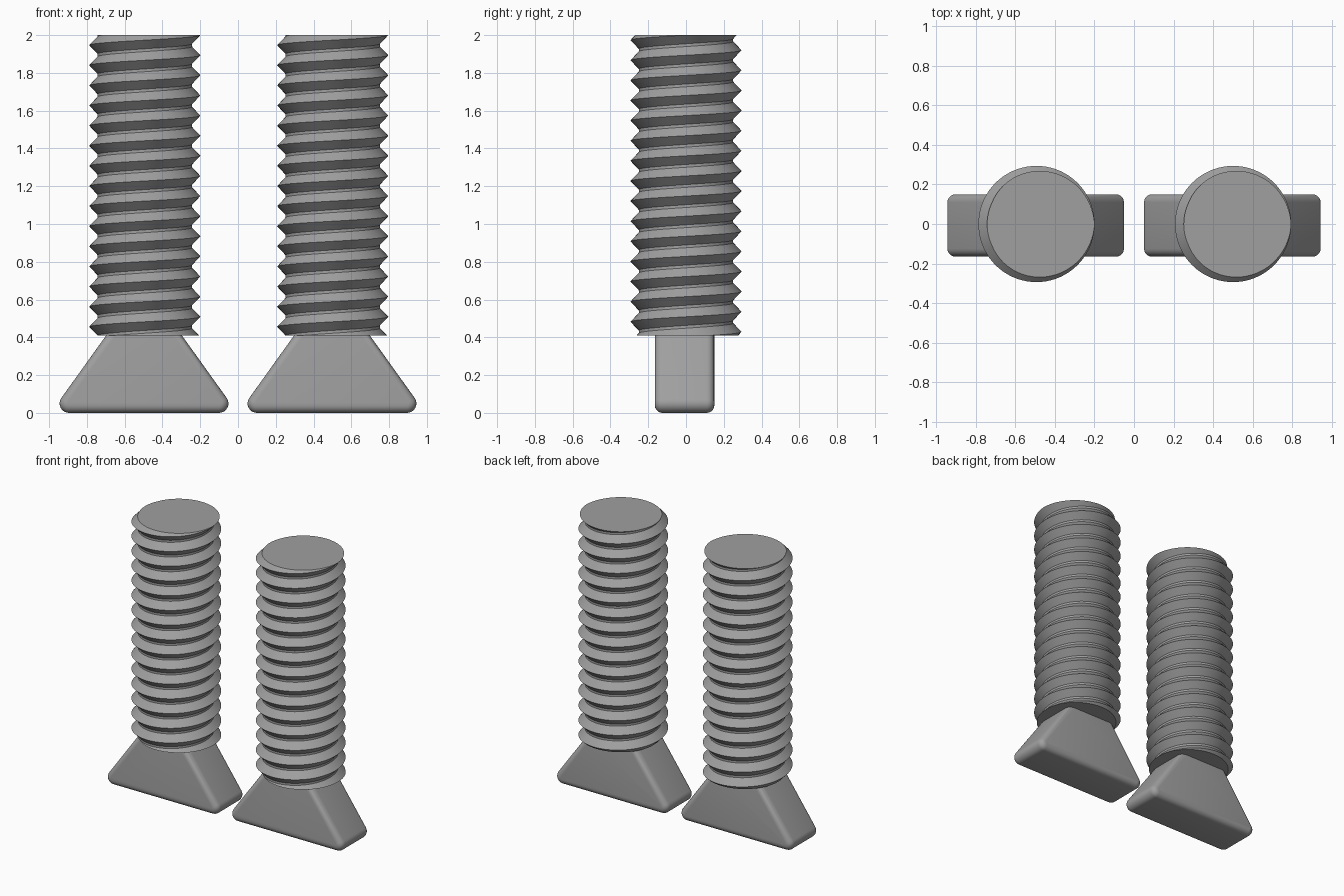
import bpy, bmesh, math
from mathutils import Vector

cube = bpy.data.objects.get("Cube")
if cube:
    bpy.data.objects.remove(cube, do_unlink=True)

# Single plain metal colour
metal = bpy.data.materials.new("grey_metal")
metal.use_nodes = True
colour = (0.35, 0.35, 0.35, 1)
metal.diffuse_color = colour
metal.node_tree.nodes["Principled BSDF"].inputs["Base Color"].default_value = colour

PITCH, CREST, ROOT = 0.1065, 0.294, 0.25
Z_LOW, Z_TOP = 0.41, 2.0
SIDES = 72


def finish(bm, name, location):
    bmesh.ops.recalc_face_normals(bm, faces=bm.faces)
    mesh = bpy.data.meshes.new(name)
    bm.to_mesh(mesh)
    bm.free()
    mesh.materials.append(metal)
    obj = bpy.data.objects.new(name, mesh)
    obj.location = location
    bpy.context.collection.objects.link(obj)
    bpy.ops.object.select_all(action='DESELECT')
    obj.select_set(True)
    bpy.context.view_layer.objects.active = obj
    bpy.ops.object.shade_smooth_by_angle(angle=math.radians(30))
    return obj


def threaded_rod(name, location):
    """Right-handed V thread, wound past both ends and then trimmed flat."""
    bm = bmesh.new()
    # (radius, height within one pitch): crest, then a narrow flat root
    profile = [(CREST, 0), (ROOT, 0.43 * PITCH), (ROOT, 0.57 * PITCH)]
    turns = math.ceil((Z_TOP - Z_LOW) / PITCH) + 3
    start = Z_TOP - (turns - 1) * PITCH
    rows = []
    for turn in range(turns + 1):
        for radius, rise in profile:
            row = []
            for s in range(SIDES):
                a = math.tau * s / SIDES
                z = start + PITCH * (turn + s / SIDES) + rise
                row.append(bm.verts.new((radius * math.cos(a), radius * math.sin(a), z)))
            rows.append(row)
    step = len(profile)
    for i in range(len(rows) - 1):
        for s in range(SIDES):
            if s < SIDES - 1:
                c, d = rows[i][s + 1], rows[i + 1][s + 1]
            elif i + step + 1 < len(rows):
                # the last column joins the next turn of the first column
                c, d = rows[i + step][0], rows[i + step + 1][0]
            else:
                continue
            bm.faces.new((rows[i][s], c, d, rows[i + 1][s]))
    # trim and cap both ends
    for z, side in ((Z_LOW, -1), (Z_TOP, 1)):
        cut = bmesh.ops.bisect_plane(
            bm, geom=bm.verts[:] + bm.edges[:] + bm.faces[:], dist=1e-5,
            plane_co=Vector((0, 0, z)), plane_no=Vector((0, 0, side)), clear_outer=True)
        rim = [e for e in cut["geom_cut"] if isinstance(e, bmesh.types.BMEdge)]
        bmesh.ops.contextual_create(bm, geom=rim)
    return finish(bm, name, location)


def wedge_foot(name, location):
    """Trapezoid block with round lower corners and softened front and back rims."""
    top_half, top_z, depth = 0.172, 0.45, 0.315
    radius, centre_x = 0.05, 0.397
    lean = math.radians(36)     # direction of the sloping side's normal
    right = [(centre_x + radius * math.cos(a), radius + radius * math.sin(a))
             for a in (-math.pi / 2 + (lean + math.pi / 2) * k / 8 for k in range(9))]
    right.append((top_half, top_z))
    outline = right + [(-x, z) for x, z in reversed(right)]
    bm = bmesh.new()
    front = bm.faces.new([bm.verts.new((x, -depth / 2, z)) for x, z in outline])
    extruded = bmesh.ops.extrude_face_region(bm, geom=[front], use_keep_orig=True)["geom"]
    moved = [v for v in extruded if isinstance(v, bmesh.types.BMVert)]
    bmesh.ops.translate(bm, verts=moved, vec=(0, depth, 0))
    bmesh.ops.recalc_face_normals(bm, faces=bm.faces)
    rims = [e for e in bm.edges
            if abs(e.verts[0].co.y - e.verts[1].co.y) < 1e-4]
    bmesh.ops.bevel(bm, geom=rims, offset=0.04, offset_type='OFFSET',
                    segments=5, profile=0.5, affect='EDGES', clamp_overlap=True)
    return finish(bm, name, location)


for label, side in (("left", 1), ("right", -1)):
    threaded_rod(label + "_threaded_rod", (side * 0.4975 + 0.004, 0, 0))
    wedge_foot(label + "_wedge_foot", (side * 0.4975, -0.0075, 0))
